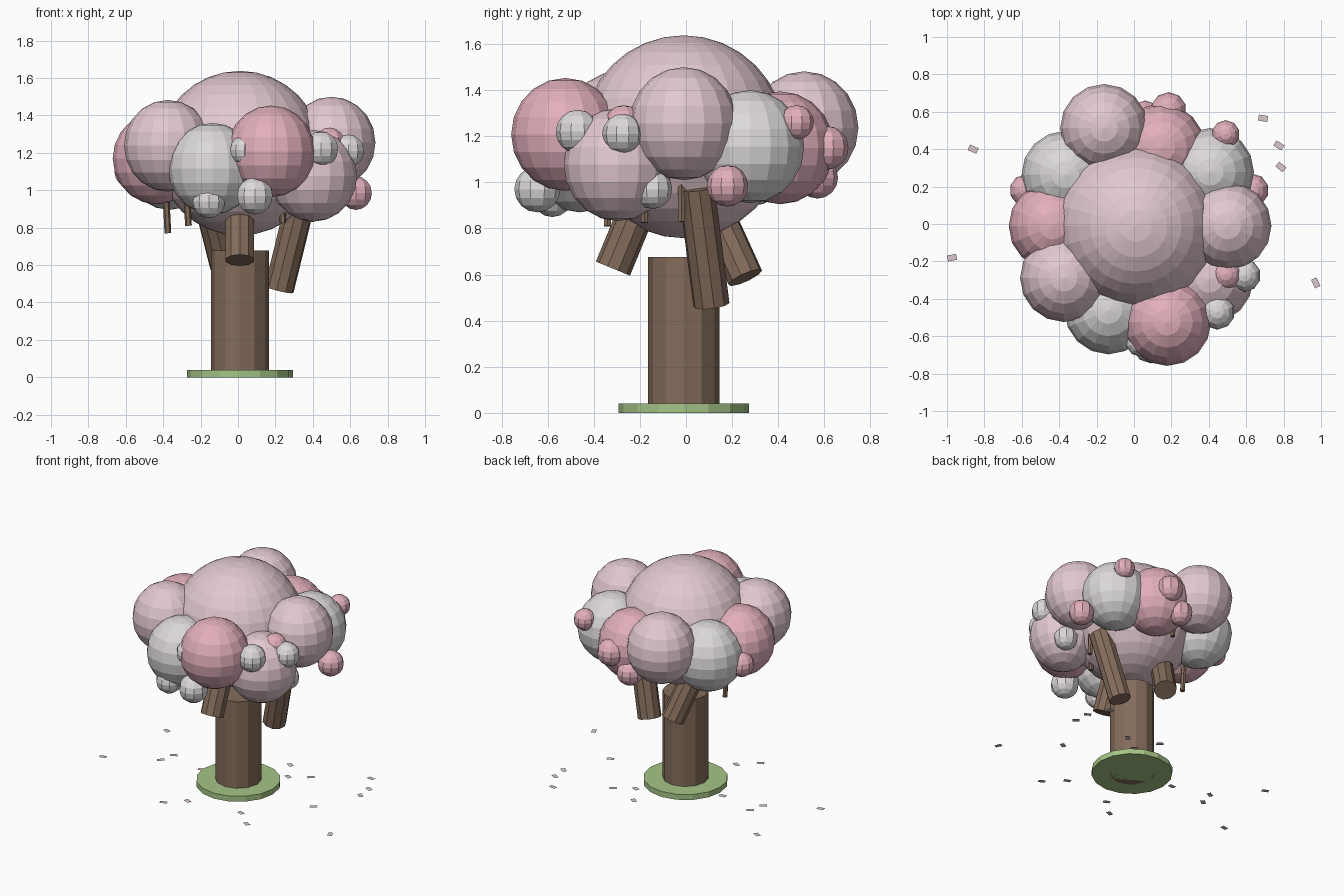
import bpy, math, random
from mathutils import Vector

random.seed(4)


def material(name, rgb):
    m = bpy.data.materials.new(name)
    m.diffuse_color = (*rgb, 1)
    return m


BARK = material("bark", (0.23, 0.15, 0.105))
GRASS = material("grass", (0.38, 0.56, 0.24))
PALE = material("pale_pink", (0.76, 0.58, 0.62))
PINK = material("pink", (0.76, 0.43, 0.50))
WHITE = material("white_blossom", (0.72, 0.69, 0.70))
PETAL = material("petal", (0.70, 0.58, 0.60))


def finish(name, mat):
    ob = bpy.context.object
    ob.name = name
    ob.data.materials.append(mat)
    return ob


def ball(name, pos, r, mat, seg=16, rings=10, rz=None):
    bpy.ops.mesh.primitive_uv_sphere_add(segments=seg, ring_count=rings, radius=1, location=pos)
    ob = finish(name, mat)
    ob.scale = (r, r, rz or r)


def rod(name, a, b, r, mat, sides):
    a, b = Vector(a), Vector(b)
    d = b - a
    bpy.ops.mesh.primitive_cylinder_add(vertices=sides, radius=r, depth=d.length, location=(a + b) / 2)
    ob = finish(name, mat)
    ob.rotation_euler = d.to_track_quat('Z', 'Y').to_euler()


CX, CY = 0.01, -0.01

# Ground disc and trunk
rod("grass_disc", (CX, CY, 0), (CX, CY, 0.04), 0.283, GRASS, 16)
rod("trunk", (CX, CY, 0), (CX, CY, 0.677), 0.155, BARK, 12)

# Thick branches, lower end to upper end
for i, (a, b) in enumerate([
    ((0.01, -0.317, 0.626), (0.01, -0.13, 1.08)),
    ((0.22, 0.11, 0.47), (0.345, 0.045, 0.98)),
    ((-0.07, 0.257, 0.587), (-0.18, 0.06, 1.02)),
]):
    rod(f"branch_{i + 1}", a, b, 0.08, BARK, 10)

# Thin twigs under the canopy: x, y, bottom z
for i, (x, y, z) in enumerate([
    (-0.375, 0.08, 0.77), (-0.265, -0.34, 0.81), (0.24, -0.18, 0.825),
    (0.385, -0.02, 0.83), (0.0, 0.42, 0.92),
]):
    rod(f"twig_{i + 1}", (x, y, z), (x - 0.01, y, z + 0.2), 0.018, BARK, 6)

# Central crown
ball("crown", (CX, CY, 1.198), 0.44, PALE, 24, 16)

# Ring of ten foliage clusters, 36 degrees apart: ring radius, height, colour
clusters = [
    (0.49, 1.255, PALE), (0.49, 1.155, WHITE), (0.44, 1.15, PINK), (0.55, 1.237, PALE),
    (0.465, 1.14, WHITE), (0.445, 1.17, PINK), (0.475, 1.238, PALE), (0.475, 1.115, WHITE),
    (0.54, 1.208, PINK), (0.485, 1.077, PALE),
]
for i, (d, z, mat) in enumerate(clusters):
    t = math.radians(36 * i)
    ball(f"cluster_{i + 1}", (CX + d * math.cos(t), CY + d * math.sin(t), z),
         0.235, mat, rz=0.245)

# Small blossoms on the outside: x, y, z, radius, colour
for i, (x, y, z, r, mat) in enumerate([
    (0.035, -0.63, 1.215, 0.08, WHITE), (0.09, -0.645, 0.97, 0.10, WHITE),
    (0.445, -0.47, 1.22, 0.095, WHITE), (0.59, -0.275, 1.21, 0.088, WHITE),
    (0.50, -0.145, 0.97, 0.085, WHITE), (-0.155, -0.58, 0.94, 0.09, WHITE),
    (0.63, 0.18, 0.985, 0.09, PINK), (0.185, 0.61, 1.15, 0.095, PINK),
    (0.06, 0.57, 1.02, 0.09, PINK), (0.49, 0.48, 1.26, 0.075, PINK),
    (0.49, -0.27, 1.25, 0.085, PINK), (-0.58, 0.18, 1.10, 0.085, PINK),
]):
    ball(f"blossom_{i + 1}", (x, y, z), r, mat, 10, 8)

# Fallen petals lying around the tree: x, y
for i, (x, y) in enumerate([
    (-0.86, 0.40), (-0.973, -0.18), (0.69, 0.565), (0.775, 0.42), (0.785, 0.305),
    (0.972, -0.315), (-0.63, 0.0), (-0.60, 0.11), (-0.23, -0.54), (-0.11, -0.43),
    (-0.32, 0.03), (0.29, -0.38), (0.42, -0.50), (0.125, 0.43), (0.22, 0.27),
    (0.35, 0.35), (0.63, -0.02),
]):
    bpy.ops.mesh.primitive_plane_add(size=1, location=(x, y, 0.004))
    ob = finish(f"petal_{i + 1}", PETAL)
    ob.scale = (0.05, 0.032, 1)
    ob.rotation_euler.z = {1: 0.2, 5: 2.0}.get(i, random.uniform(-0.8, 0.8))
